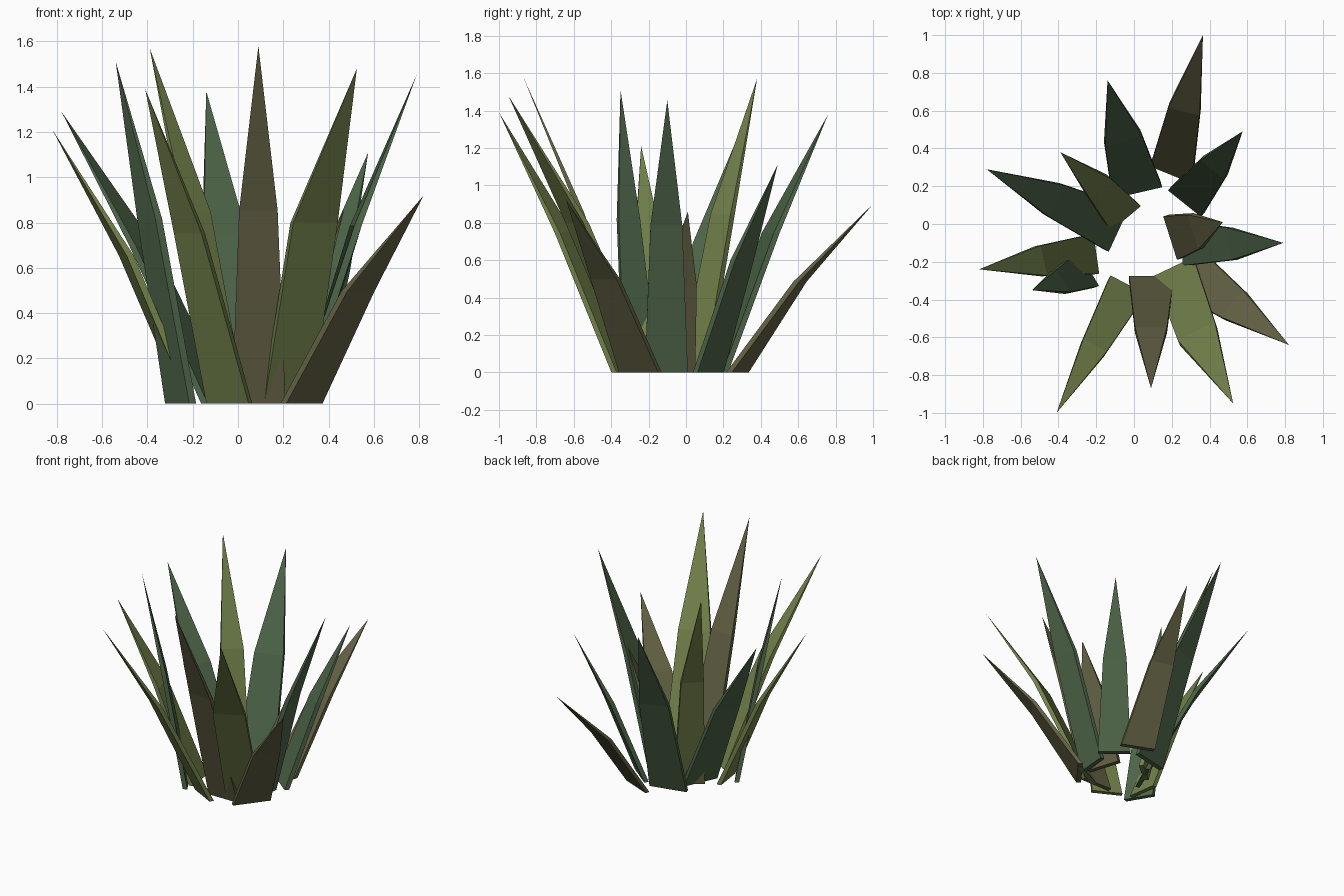
import bpy
from mathutils import Vector

# Three leaf tones
def mat(name, c):
    m = bpy.data.materials.new(name)
    m.diffuse_color = (*c, 1)
    return m

OLIVE = mat("olive_leaf", (0.17, 0.22, 0.07))
GREEN = mat("green_leaf", (0.075, 0.13, 0.066))
BROWN = mat("brown_leaf", (0.125, 0.12, 0.058))

MID = 0.54      # height fraction of the bend
THICK = 0.032   # blade thickness at base and bend

# One blade: base edge and bend edge (plan x, y), tip (x, y, z)
def blade(i, material, base, mid, tip):
    tip = Vector(tip)
    out = Vector(((tip.x - (base[0] + base[2]) / 2),
                  (tip.y - (base[1] + base[3]) / 2), 0)).normalized()
    verts = []
    for edge, z in ((base, 0), (mid, tip.z * MID)):
        a, b = Vector((edge[0], edge[1], z)), Vector((edge[2], edge[3], z))
        h = out * THICK / 2
        verts += [a - h, b - h, b + h, a + h]
    verts.append(tip)
    faces = [(3, 2, 1, 0)]
    for k in range(4):
        n = (k + 1) % 4
        faces += [(k, n, 4 + n, 4 + k), (4 + k, 4 + n, 8)]
    me = bpy.data.meshes.new("leaf_blade")
    me.from_pydata(verts, [], faces)
    me.materials.append(material)
    ob = bpy.data.objects.new(f"leaf_blade_{i}", me)
    bpy.context.collection.objects.link(ob)
    # Consistent outward normals
    import bmesh
    bm = bmesh.new()
    bm.from_mesh(me)
    bmesh.ops.recalc_face_normals(bm, faces=bm.faces)
    bm.to_mesh(me)
    bm.free()

# Ring of thirteen leaves
leaves = [
    (BROWN, (0.09, 0.32, 0.31, 0.23), (0.185, 0.63, 0.35, 0.59), (0.365, 1.0, 0.90)),
    (GREEN, (-0.115, 0.15, 0.145, 0.21), (-0.155, 0.42, 0.037, 0.485), (-0.14, 0.76, 1.38)),
    (GREEN, (0.19, 0.19, 0.365, 0.05), (0.36, 0.35, 0.487, 0.25), (0.575, 0.49, 1.11)),
    (GREEN, (-0.148, -0.14, -0.04, 0.095), (-0.465, 0.045, -0.38, 0.21), (-0.78, 0.29, 1.29)),
    (OLIVE, (0.025, 0.106, -0.132, -0.026), (-0.132, 0.25, -0.243, 0.143), (-0.39, 0.38, 1.57)),
    (OLIVE, (-0.2, -0.265, -0.23, -0.055), (-0.476, -0.275, -0.51, -0.116), (-0.82, -0.24, 1.21)),
    (GREEN, (-0.2, -0.333, -0.307, -0.155), (-0.35, -0.365, -0.43, -0.25), (-0.54, -0.35, 1.51)),
    (OLIVE, (-0.132, -0.286, 0.055, -0.385), (-0.275, -0.62, -0.153, -0.69), (-0.41, -1.0, 1.39)),
    (BROWN, (-0.026, -0.29, 0.21, -0.29), (0.005, -0.56, 0.175, -0.56), (0.09, -0.87, 1.58)),
    (OLIVE, (0.11, -0.29, 0.32, -0.19), (0.238, -0.63, 0.434, -0.534), (0.525, -0.95, 1.48)),
    (BROWN, (0.2, -0.35, 0.36, -0.14), (0.47, -0.5, 0.59, -0.36), (0.82, -0.64, 0.92)),
    (GREEN, (0.27, -0.22, 0.29, 0.01), (0.53, -0.19, 0.51, -0.02), (0.79, -0.1, 1.455)),
    (BROWN, (0.17, 0.045, 0.243, -0.185), (0.30, 0.053, 0.355, -0.13), (0.47, 0.01, 0.86)),
]
for i, leaf in enumerate(leaves):
    blade(i, *leaf)
